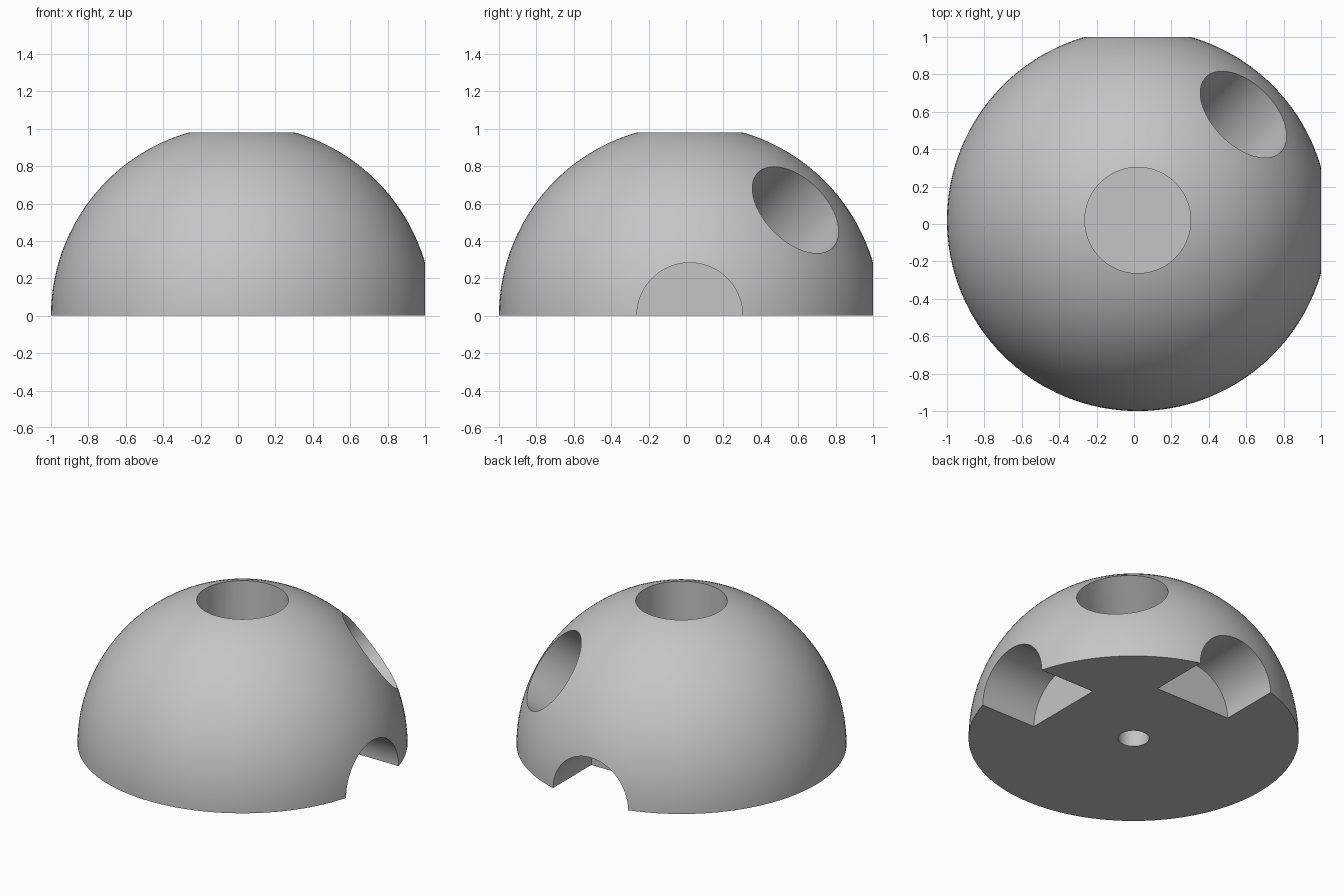
import bpy, bmesh
from mathutils import Vector

cube = bpy.data.objects.get("Cube")
if cube:
    bpy.data.objects.remove(cube)

RADIUS = 1.02          # dome radius
HOLE = 0.283           # socket radius
FLOOR = 0.567          # distance of socket floors from the dome centre
CENTRE = Vector((0.02, 0.02, 0))

grey = bpy.data.materials.new("light grey")
grey.use_nodes = True
colour = (0.56, 0.56, 0.56, 1)
grey.diffuse_color = colour
grey.node_tree.nodes["Principled BSDF"].inputs["Base Color"].default_value = colour


def add_object(name, bm):
    mesh = bpy.data.meshes.new(name)
    bmesh.ops.recalc_face_normals(bm, faces=bm.faces)
    bm.to_mesh(mesh)
    bm.free()
    mesh.materials.append(grey)
    obj = bpy.data.objects.new(name, mesh)
    obj.location = CENTRE
    bpy.context.collection.objects.link(obj)
    return obj


def drill(body, direction, radius, start, end):
    """Cut a round blind hole along a direction from the dome centre."""
    axis = Vector(direction).normalized()
    bm = bmesh.new()
    bmesh.ops.create_cone(bm, cap_ends=True, segments=96, radius1=radius,
                          radius2=radius, depth=end - start)
    turn = axis.to_track_quat("Z", "Y").to_matrix()
    bmesh.ops.rotate(bm, verts=bm.verts, matrix=turn)
    bmesh.ops.translate(bm, verts=bm.verts, vec=axis * (start + end) / 2)
    cutter = add_object("hole_cutter", bm)
    cutter.hide_render = True
    mod = body.modifiers.new("hole", "BOOLEAN")
    mod.operation = "DIFFERENCE"
    mod.solver = "EXACT"
    mod.object = cutter
    bpy.context.view_layer.objects.active = body
    bpy.ops.object.modifier_apply(modifier=mod.name)
    bpy.data.objects.remove(cutter)


# Half-sphere body with a flat base
bm = bmesh.new()
bmesh.ops.create_uvsphere(bm, u_segments=128, v_segments=64, radius=RADIUS)
bmesh.ops.bisect_plane(bm, geom=bm.verts[:] + bm.edges[:] + bm.faces[:], dist=1e-5,
                       plane_co=(0, 0, 0), plane_no=(0, 0, 1), clear_inner=True)
bmesh.ops.holes_fill(bm, edges=[e for e in bm.edges if e.is_boundary], sides=0)
dome = add_object("dome", bm)

# Sockets: top, left side, back and the diagonal between them
for direction in ((0, 0, 1), (1, 0, 0), (0, 1, 0), (1, 1, 1)):
    drill(dome, direction, HOLE, FLOOR, 1.3)

# Small blind hole in the base
drill(dome, (0, 0, -1), 0.096, -0.28, 0.2)

# Smooth surfaces with crisp rims
bpy.ops.object.select_all(action="DESELECT")
dome.select_set(True)
bpy.context.view_layer.objects.active = dome
bpy.ops.object.shade_smooth_by_angle(angle=0.5)
